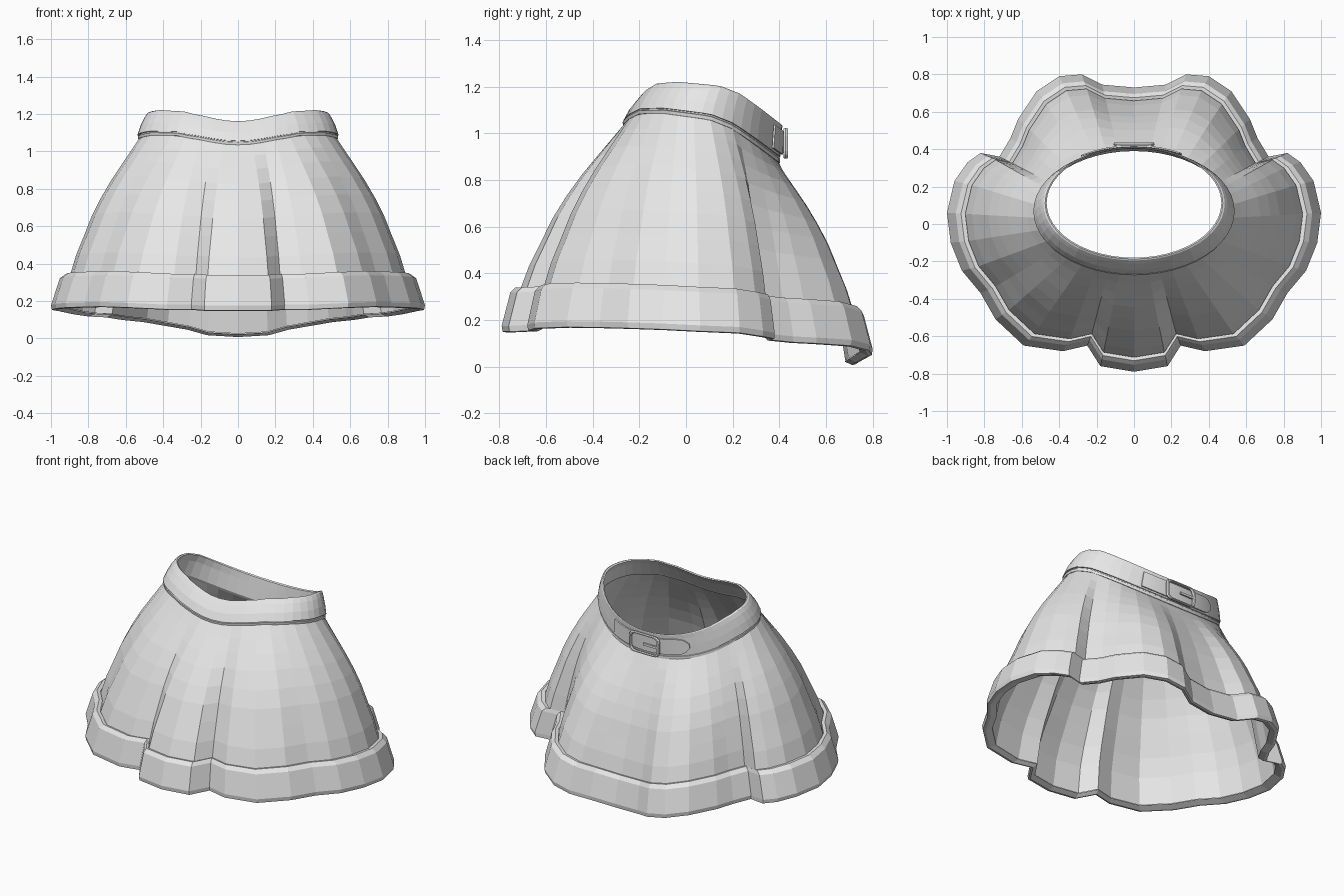
import bpy, bmesh, math

if "Cube" in bpy.data.objects:
    bpy.data.objects.remove(bpy.data.objects["Cube"])

cloth = bpy.data.materials.new("light grey cloth")
cloth.diffuse_color = (0.8, 0.8, 0.8, 1)
cloth.use_nodes = True
cloth.node_tree.nodes["Principled BSDF"].inputs["Base Color"].default_value = cloth.diffuse_color

# Right half of the scalloped hem, front to back: x, y, bottom height
HALF = [(0, -.79, .15), (.18, -.76, .15), (.25, -.65, .155), (.38, -.68, .155),
        (.59, -.65, .165), (.74, -.51, .17), (.82, -.37, .168), (.92, -.25, .165),
        (.98, -.1, .16), (1, .06, .152), (.96, .23, .145), (.89, .33, .13),
        (.82, .38, .12), (.72, .36, .115), (.66, .46, .105), (.62, .56, .10),
        (.52, .71, .09), (.40, .79, .07), (.28, .80, .05), (.17, .745, .02), (0, .73, .01)]
# Waist seam height against depth
SEAM = [(-.275, 1.03), (-.25, 1.06), (-.2, 1.085), (-.1, 1.087), (.1, 1.06),
        (.2, 1.02), (.3, .95), (.4, .875)]


def lerp(table, v):
    if v <= table[0][0]:
        return table[0][1]
    for (a, p), (b, q) in zip(table, table[1:]):
        if v <= b:
            return p + (q - p) * (v - a) / (b - a)
    return table[-1][1]


def oval(ang, ax, front, back):
    """Point on an oval; angle 0 is the front, pi is the back."""
    return ax * math.sin(ang), (front + back) / 2 - (back - front) / 2 * math.cos(ang)


def seam_z(ang):
    return lerp(SEAM, oval(ang, .53, -.27, .4)[1])


def finish(name, bm, normals=True):
    if normals:
        bmesh.ops.recalc_face_normals(bm, faces=bm.faces)
    me = bpy.data.meshes.new(name)
    bm.to_mesh(me)
    bm.free()
    ob = bpy.data.objects.new(name, me)
    me.materials.append(cloth)
    bpy.context.collection.objects.link(ob)
    return ob


def loft(name, rings, closed=True, wrap=False):
    bm = bmesh.new()
    vs = [[bm.verts.new(p) for p in r] for r in rings]
    pairs = list(zip(vs, vs[1:])) + ([(vs[-1], vs[0])] if wrap else [])
    n = len(vs[0])
    for a, b in pairs:
        for i in range(n if closed else n - 1):
            j = (i + 1) % n
            bm.faces.new((a[i], a[j], b[j], b[i]))
    return finish(name, bm)


# Full hem outline with the matching angle at the waist
hem = []
for i, (x, y, z) in enumerate(HALF):
    fan = math.atan2(x / .53, (.08 - y) / .34)
    hem.append((x, y, z, .5 * fan + .5 * math.pi * i / (len(HALF) - 1)))
hem += [(-x, y, z, -a) for x, y, z, a in hem[-2:0:-1]]


def hem_ring(scale, rise):
    return [(x * scale, y * scale, z + rise) for x, y, z, a in hem]


# Skirt body: bulging flare from the hem to the waist
body = [hem_ring(.935, .015)]
for h, r in [(0, 0), (.15, .09), (.3, .21), (.44, .32), (.57, .45), (.7, .6), (.81, .745), (.91, .88), (1, 1)]:
    ring = []
    for x, y, z, a in hem:
        wx, wy = oval(a, .53, -.268, .397)
        z0, z1 = z + .18, seam_z(a)
        ring.append((x * .9 * (1 - r) + wx * r, y * .9 * (1 - r) + wy * r, z0 + (z1 - z0) * h))
    body.append(ring)
loft("skirt_body", body)

# Thick hem band around the bottom
loft("hem_band", [hem_ring(s, r) for s, r in
                  [(.932, .012), (.975, -.003), (.995, .0), (1, .025), (.953, .168),
                   (.925, .19), (.902, .186)]], wrap=False)

# Waistband: width, front, back, share of its height
N = 48
BAND = [(.515, -.255, .39, .08), (.525, -.262, .397, -.02), (.533, -.27, .402, -.01),
        (.535, -.272, .402, .1), (.528, -.265, .4, .11), (.528, -.265, .4, .15),
        (.538, -.268, .405, .16), (.522, -.245, .408, .5), (.5, -.212, .41, .82),
        (.485, -.195, .413, .97), (.475, -.187, .412, 1), (.467, -.18, .405, .96),
        (.49, -.205, .4, .7)]


def band_height(ang):
    return .1425 - .0175 * math.cos(ang)


def band_point(ang, ax, front, back, h):
    x, y = oval(ang, ax, front, back)
    return x, y, seam_z(ang) + h * band_height(ang)


loft("waistband", [[band_point(2 * math.pi * i / N, *b) for i in range(N)] for b in BAND], wrap=True)

# Strap across the back with one rounded tip
rows = []
M = 20
for j in range(5):
    row = []
    for i in range(M + 1):
        ang = math.radians(152 + 60 * i / M)
        left = (M - i) / 3
        half = .31 * (math.sqrt(max(0, 1 - (1 - left) ** 2)) if left < 1 else 1)
        half = max(half, .08)
        u = .52 + half * (j / 2 - 1)
        k = u - .16
        row.append(band_point(ang, .546 - .045 * k, -.27 + .06 * k, .412 + .008 * k, u))
    rows.append(row)
strap = loft("back_strap", rows, closed=False)
mod = strap.modifiers.new("thickness", 'SOLIDIFY')
mod.thickness = .008
mod.offset = 0

# Buckle frame: rounded rectangle tube
pts = []
for cx, cz, start in [(1, 1, 0), (-1, 1, 90), (-1, -1, 180), (1, -1, 270)]:
    for k in range(4):
        a = math.radians(start + 30 * k)
        pts.append((cx * .07 + .03 * math.cos(a), cz * .03 + .03 * math.sin(a)))
rings = []
for s in range(6):
    t = 2 * math.pi * s / 6
    w = 1 + .1 * math.cos(t)
    rings.append([(x * w, .427 + .011 * math.sin(t), .957 + z * w) for x, z in pts])
loft("buckle_frame", rings, wrap=True)


def box(name, size, loc):
    bm = bmesh.new()
    bmesh.ops.create_cube(bm, size=1)
    for v in bm.verts:
        v.co = [c * s + l for c, s, l in zip(v.co, size, loc)]
    finish(name, bm)


# Buckle prong
box("buckle_prong", (.1, .01, .014), (-.045, .43, .957))
